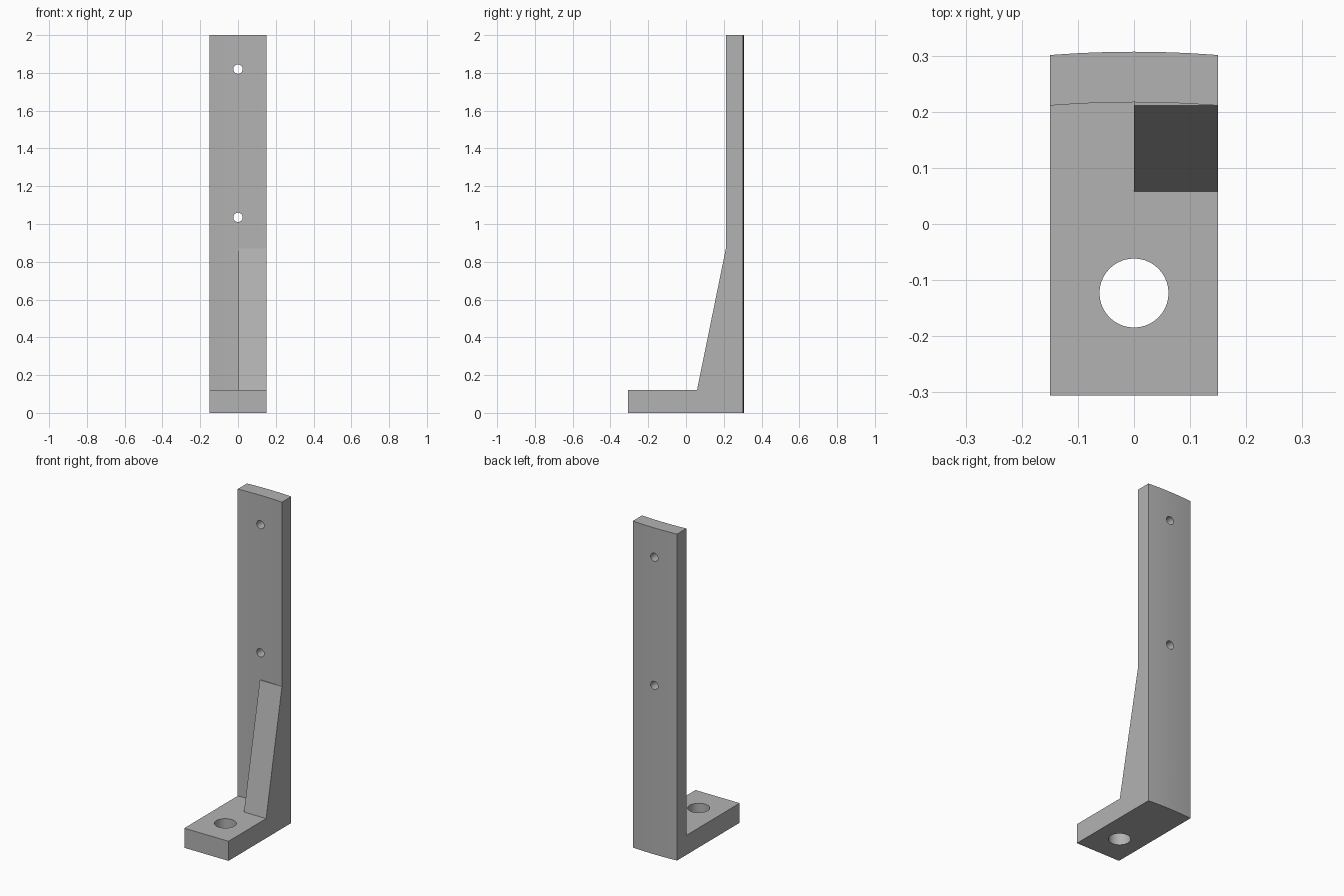
import bpy, bmesh, math
from mathutils import Vector

if "Cube" in bpy.data.objects:
    bpy.data.objects.remove(bpy.data.objects["Cube"], do_unlink=True)

grey = bpy.data.materials.new("plain grey")
grey.use_nodes = True
colour = (0.45, 0.45, 0.45, 1)
grey.diffuse_color = colour
grey.node_tree.nodes["Principled BSDF"].inputs["Base Color"].default_value = colour

HALF = 0.15
FOOT_TOP = 0.12


def prism(name, points, along):
    """Extrude a closed 3D outline along a vector."""
    bm = bmesh.new()
    face = bm.faces.new([bm.verts.new(p) for p in points])
    new = bmesh.ops.extrude_face_region(bm, geom=[face])["geom"]
    verts = [v for v in new if isinstance(v, bmesh.types.BMVert)]
    bmesh.ops.translate(bm, verts=verts, vec=Vector(along))
    bmesh.ops.recalc_face_normals(bm, faces=bm.faces)
    mesh = bpy.data.meshes.new(name)
    bm.to_mesh(mesh)
    bm.free()
    mesh.materials.append(grey)
    obj = bpy.data.objects.new(name, mesh)
    bpy.context.collection.objects.link(obj)
    return obj


def combine(target, tool, operation):
    """Apply a boolean and remove the tool."""
    bpy.context.view_layer.objects.active = target
    mod = target.modifiers.new(operation.lower(), 'BOOLEAN')
    mod.operation, mod.object, mod.solver = operation, tool, 'EXACT'
    bpy.ops.object.modifier_apply(modifier=mod.name)
    bpy.data.objects.remove(tool, do_unlink=True)


def arc(edge_y, middle_y, steps=12):
    """Shallow bow across the width, from left to right."""
    xs = [HALF * (2 * i / steps - 1) for i in range(steps + 1)]
    return [(x, middle_y - (middle_y - edge_y) * (x / HALF) ** 2, 0) for x in xs]


def hole(centre, radius, along, steps=40):
    """Round cutter starting at centre and running along a vector."""
    axis = Vector(along).normalized()
    u = Vector((1, 0, 0))
    v = axis.cross(u)
    ring = [Vector(centre) + radius * (u * math.cos(a) + v * math.sin(a))
            for a in (math.tau * i / steps for i in range(steps))]
    cutter = prism("hole_cutter", ring, along)
    cutter.hide_render = True
    return cutter


# Bowed upright plate
bracket = prism("bracket", arc(0.211, 0.217) + arc(0.301, 0.307)[::-1], (0, 0, 2))

# Flat foot
foot = prism("foot", [(-HALF, -0.306, 0), (HALF, -0.306, 0),
                      (HALF, 0.26, 0), (-HALF, 0.26, 0)], (0, 0, FOOT_TOP))
combine(bracket, foot, 'UNION')

# Sloping gusset on the left half, its tail buried in the plate and foot
gusset = prism("gusset", [(0, 0.058, FOOT_TOP), (0, 0.211, 0.87), (0, 0.25, 0.87),
                          (0, 0.25, 0.06), (0, 0.058, 0.06)], (HALF, 0, 0))
combine(bracket, gusset, 'UNION')

# Bolt hole in the foot and two screw holes in the upright
combine(bracket, hole((0, -0.123, -0.1), 0.0615, (0, 0, 0.4)), 'DIFFERENCE')
for z in (1.035, 1.82):
    combine(bracket, hole((0, 0.1, z), 0.025, (0, 0.4, 0), 24), 'DIFFERENCE')

# Smooth the bow and the hole walls, keep edges sharp
bpy.ops.object.select_all(action='DESELECT')
bracket.select_set(True)
bpy.context.view_layer.objects.active = bracket
bpy.ops.object.shade_smooth_by_angle()
